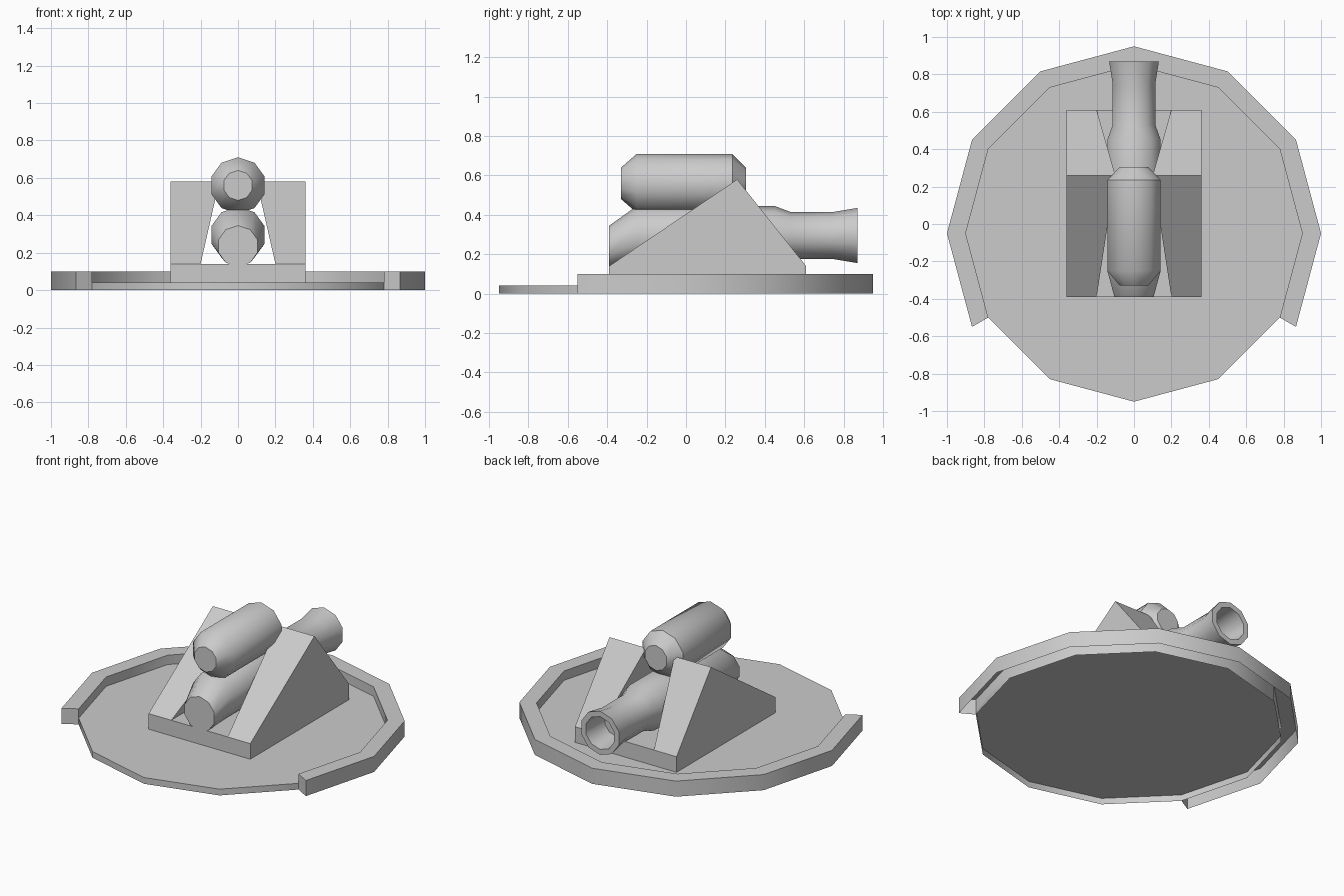
import bpy, bmesh
from math import cos, sin, pi, radians

if "Cube" in bpy.data.objects:
    bpy.data.objects.remove(bpy.data.objects["Cube"])

CY = -0.05  # centre of the round platform


def make(name, verts, faces, smooth=None):
    bm = bmesh.new()
    vs = [bm.verts.new(v) for v in verts]
    for f in faces:
        bm.faces.new([vs[i] for i in f])
    bmesh.ops.remove_doubles(bm, verts=bm.verts, dist=1e-5)
    bmesh.ops.recalc_face_normals(bm, faces=bm.faces)
    me = bpy.data.meshes.new(name)
    bm.to_mesh(me)
    bm.free()
    ob = bpy.data.objects.new(name, me)
    bpy.context.collection.objects.link(ob)
    if smooth:
        bpy.ops.object.select_all(action='DESELECT')
        ob.select_set(True)
        bpy.context.view_layer.objects.active = ob
        bpy.ops.object.shade_smooth_by_angle(angle=radians(smooth))
    return ob


def tube(name, rings, sides=10):
    """Loft polygons along y; each ring is (y, radius, centre height)."""
    verts = [(r * cos(pi / 2 + 2 * pi * k / sides), y, z + r * sin(pi / 2 + 2 * pi * k / sides))
             for y, r, z in rings for k in range(sides)]
    n = len(rings)
    faces = [(i * sides + k, i * sides + (k + 1) % sides,
              (i + 1) * sides + (k + 1) % sides, (i + 1) * sides + k)
             for i in range(n - 1) for k in range(sides)]
    faces += [tuple(range(sides)), tuple(range((n - 1) * sides, n * sides))]
    return make(name, verts, faces, 40)


def circle(r, z, ks):
    return [(r * cos(k * pi / 6), CY + r * sin(k * pi / 6), z) for k in ks]


# Twelve-sided platform, open underneath
make("platform", circle(0.9, 0, range(12)) + circle(0.9, 0.04, range(12)),
     [(k, (k + 1) % 12, 12 + (k + 1) % 12, 12 + k) for k in range(12)] + [tuple(range(12, 24))], 40)

# Raised rim around two thirds of the platform, open underneath
ks = range(-1, 8)
n = len(ks)
rim_verts = circle(1, 0, ks) + circle(1, 0.1, ks) + circle(0.9, 0.1, ks) + circle(0.9, 0, ks)
rim_faces = [(a * n + i, a * n + i + 1, (a + 1) * n + i + 1, (a + 1) * n + i)
             for a in range(3) for i in range(n - 1)]
rim_faces += [(i, n + i, 2 * n + i, 3 * n + i) for i in (0, n - 1)]
make("rim", rim_verts, rim_faces, 40)

# Cradle: two leaning wedge cheeks joined by a low floor
Y0, YP, Y1 = -0.39, 0.26, 0.61
verts, faces = [], []
for s in (-1, 1):
    o = len(verts)
    verts += [(s * 0.36, Y0, 0.04), (s * 0.36, Y0, 0.14), (s * 0.36, YP, 0.58),
              (s * 0.36, Y1, 0.14), (s * 0.36, Y1, 0.04),
              (s * 0.2, Y0, 0.14), (s * 0.1, YP, 0.58), (s * 0.2, Y1, 0.14)]
    faces += [[o + i for i in f] for f in
              ((0, 1, 2, 3, 4), (1, 2, 6, 5), (2, 3, 7, 6), (5, 6, 7))]
faces += [(5, 13, 15, 7), (0, 8, 9, 13, 5, 1), (4, 12, 11, 15, 7, 3)]
make("cradle", verts, faces)

# Lower barrel with drooping front end and hollow flared nozzle
Z = 0.295
tube("lower_barrel", [(-0.39, 0.11, 0.235), (-0.25, 0.15, Z), (0.45, 0.15, Z), (0.53, 0.12, Z),
                      (0.75, 0.12, Z), (0.87, 0.14, Z), (0.87, 0.105, Z), (0.7, 0.09, Z)])

# Upper tank with chamfered ends
U = 0.56
tube("upper_tank", [(-0.33, 0.08, U), (-0.25, 0.15, U), (0.235, 0.15, U), (0.305, 0.08, U)])
